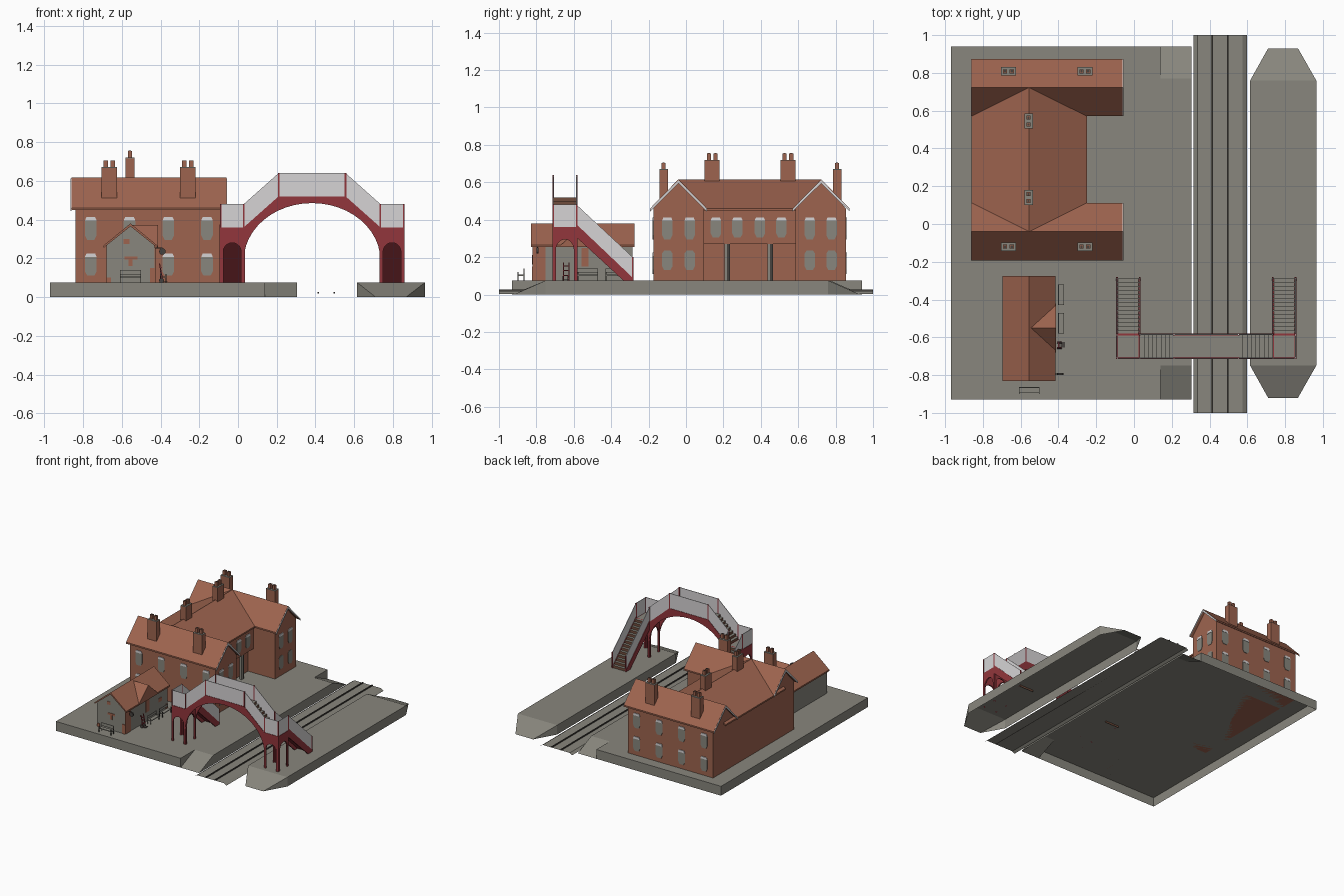
import bpy, bmesh, math
from mathutils import Vector

if "Cube" in bpy.data.objects:
    bpy.data.objects.remove(bpy.data.objects["Cube"])


def mat(name, rgb):
    m = bpy.data.materials.new(name)
    lin = [((c / 255 + 0.055) / 1.055) ** 2.4 for c in rgb]
    m.diffuse_color = (*lin, 1)
    m.use_nodes = True
    m.node_tree.nodes["Principled BSDF"].inputs["Base Color"].default_value = m.diffuse_color
    return m


BRICK = mat("brick", (158, 100, 79))
STONE = mat("stone_grey", (136, 134, 125))
RED = mat("bridge_red", (146, 54, 60))
PALE = mat("pale_panel", (214, 212, 213))
DARK = mat("dark_iron", (70, 66, 62))
WOOD = mat("brown_wood", (112, 76, 60))


class Part:
    """Collects prisms and boxes into one object."""

    def __init__(self, name, *mats):
        self.name, self.mats, self.bm = name, mats, bmesh.new()

    def prism(self, axis, pts, a, b, mi=0):
        place = {"x": lambda p, t: (t, p[0], p[1]),
                 "y": lambda p, t: (p[0], t, p[1]),
                 "z": lambda p, t: (p[0], p[1], t)}[axis]
        n = len(pts)
        lo = [self.bm.verts.new(place(p, a)) for p in pts]
        hi = [self.bm.verts.new(place(p, b)) for p in pts]
        fs = [self.bm.faces.new(lo[::-1]), self.bm.faces.new(hi)]
        for i in range(n):
            j = (i + 1) % n
            fs.append(self.bm.faces.new((lo[i], lo[j], hi[j], hi[i])))
        for f in fs:
            f.material_index = mi
        return self

    def box(self, x0, x1, y0, y1, z0, z1, mi=0):
        return self.prism("z", [(x0, y0), (x1, y0), (x1, y1), (x0, y1)], z0, z1, mi)

    def face(self, *pts):
        self.bm.faces.new([self.bm.verts.new(p) for p in pts])
        return self

    def done(self, rule=None):
        bmesh.ops.remove_doubles(self.bm, verts=self.bm.verts, dist=1e-6)
        bmesh.ops.recalc_face_normals(self.bm, faces=self.bm.faces)
        if rule:
            for f in self.bm.faces:
                f.normal_update()
                f.material_index = rule(f.normal)
        me = bpy.data.meshes.new(self.name)
        self.bm.to_mesh(me)
        self.bm.free()
        for m in self.mats:
            me.materials.append(m)
        ob = bpy.data.objects.new(self.name, me)
        bpy.context.collection.objects.link(ob)
        return ob


def gable(c, half, eave, ridge, t=0.012):
    """Cross-section of a pitched roof shell."""
    return [(c - half, eave), (c, ridge), (c + half, eave),
            (c + half, eave - t), (c, ridge - t * 1.3), (c - half, eave - t)]


def house_section(c, half, z0, eave, ridge):
    return [(c - half, z0), (c + half, z0), (c + half, eave), (c, ridge), (c - half, eave)]


def arch_frame(u0, u1, z0, z1, leg, spring, rise):
    """Two legs joined by an arched head."""
    c, r = (u0 + u1) / 2, (u1 - u0) / 2 - leg
    arc = [(c - r * math.cos(math.pi * i / 10), spring + rise * math.sin(math.pi * i / 10)) for i in range(11)]
    return [(u0, z0), (u0 + leg, z0)] + arc + [(u1 - leg, z0), (u1, z0), (u1, z1), (u0, z1)]


P = 0.075  # platform level

# Main platform: open underneath, a ramp at each end of the track side
p = Part("main_platform", STONE)
W, E, N, S, K, RN, RS = -0.97, 0.305, 0.94, -0.93, 0.14, 0.77, -0.75
p.face((W, S, P), (K, S, P), (K, N, P), (W, N, P))
p.face((K, RS, P), (E, RS, P), (E, RN, P), (K, RN, P))
for y, r in ((S, RS), (N, RN)):
    p.face((K, r, P), (E, r, P), (E, y, 0), (K, y, 0))
    p.face((W, y, 0), (K, y, 0), (K, y, P), (W, y, P))
    p.face((K, r, P), (K, y, P), (K, y, 0))
p.face((W, S, 0), (W, S, P), (W, N, P), (W, N, 0))
p.face((E, S, 0), (E, RS, P), (E, RN, P), (E, N, 0))
p.done()

# Far platform with tapering ramped ends
p = Part("far_platform", STONE)
a, b, c, d = 0.615, 0.965, 0.71, 0.868
p.face((a, -0.75, P), (b, -0.75, P), (b, 0.76, P), (a, 0.76, P))
for y, r in ((-0.92, -0.75), (0.93, 0.76)):
    p.face((a, r, P), (b, r, P), (d, y, 0), (c, y, 0))
    for u, v in ((a, c), (b, d)):
        p.face((u, r, P), (v, y, 0), (u, r, 0))
for u in (a, b):
    p.face((u, -0.75, 0), (u, -0.75, P), (u, 0.76, P), (u, 0.76, 0))
p.done()

# Track bed sheet and rails
p = Part("track_bed", STONE)
bed = [(0.315, 0.004), (0.335, 0.018), (0.575, 0.018), (0.597, 0.004)]
for (x0, z0), (x1, z1) in zip(bed, bed[1:]):
    p.face((x0, -1, z0), (x1, -1, z1), (x1, 1, z1), (x0, 1, z0))
p.done()
p = Part("rails", DARK)
for x in (0.414, 0.496):
    p.box(x - 0.004, x + 0.004, -1, 1, 0.018, 0.026)
p.done()

# Station house: two wings and a middle range over a recessed entrance
p = Part("house_walls", BRICK)
for c in (-0.04, 0.72):
    p.prism("x", house_section(c, 0.135, P, 0.46, 0.6), -0.84, -0.08)
p.box(-0.84, -0.27, 0, 0.68, 0.27, 0.46)
p.box(-0.84, -0.32, 0, 0.68, P, 0.27)
p.done()
p = Part("house_roof", BRICK)
for c in (-0.04, 0.7225):
    p.prism("x", gable(c, 0.152, 0.46, 0.616), -0.86, -0.06)
p.prism("y", gable(-0.555, 0.305, 0.46, 0.616), -0.04, 0.7225)
p.done()
p = Part("gable_boards", PALE)
for c in (-0.04, 0.7225):
    for x in (-0.864, -0.06):
        p.prism("x", gable(c, 0.152, 0.458, 0.612, 0.014), x, x + 0.004)
p.done()
p = Part("entrance_posts", STONE, DARK)
for y in (0.22, 0.45):
    p.box(-0.29, -0.272, y - 0.014, y, P, 0.27)
    p.box(-0.29, -0.272, y, y + 0.014, P, 0.27, 1)
p.done()

# Windows: rounded plates, pale heads on the upper floor
glass, heads = Part("windows", STONE), Part("window_heads", PALE)


def window(axis, u, at, out, z0, z1, w=0.03, head=True):
    h = z1 - z0
    prof = [(u - w * 0.6, z0), (u + w * 0.6, z0), (u + w, z0 + h * 0.2), (u + w, z1 - h * 0.15),
            (u + w * 0.6, z1), (u - w * 0.6, z1), (u - w, z1 - h * 0.15), (u - w, z0 + h * 0.2)]
    glass.prism(axis, prof, at - 0.002 * out, at + 0.003 * out)
    if head:
        top = [(u - w, z1 - 0.015), (u + w, z1 - 0.015), (u + w * 0.75, z1 + 0.003), (u - w * 0.75, z1 + 0.003)]
        heads.prism(axis, top, at, at + 0.005 * out)


for x in (-0.76, -0.56, -0.36, -0.16):
    for y, out in ((-0.175, -1), (0.855, 1)):
        window("y", x, y, out, 0.295, 0.41)
        window("y", x, y, out, 0.11, 0.222)
for y in (-0.1, 0.02, 0.662, 0.778):
    window("x", y, -0.08, 1, 0.295, 0.41, 0.028)
    window("x", y, -0.08, 1, 0.13, 0.235, 0.028, False)
for y in (0.16, 0.275, 0.395, 0.51):
    window("x", y, -0.27, 1, 0.305, 0.41, 0.028)
glass.done()
heads.done()

# Chimneys with stone caps and paired pots
p = Part("chimneys", BRICK, STONE, DARK)
spots = [(x, y, 0.04, 0.023, 0.5, 0.67) for x in (-0.665, -0.26) for y in (-0.12, 0.808)]
spots += [(-0.558, y, 0.023, 0.04, 0.58, 0.72) for y in (0.14, 0.545)]
for x, y, w, d, z0, z1 in spots:
    p.box(x - w, x + w, y - d, y + d, z0, z1 - 0.004)
    p.box(x - w, x + w, y - d, y + d, z1 - 0.004, z1, 1)
    for s in (-1, 1):
        px, py = (x + s * 0.018, y) if w > d else (x, y + s * 0.018)
        p.box(px - 0.011, px + 0.011, py - 0.011, py + 0.011, z1, z1 + 0.034)
        p.box(px - 0.006, px + 0.006, py - 0.006, py + 0.006, z1 + 0.034, z1 + 0.036, 2)
p.done()

# Waiting room with a cross gable on the track side
p = Part("waiting_room_walls", STONE)
p.prism("y", house_section(-0.555, 0.125, P, 0.265, 0.365), -0.82, -0.285).done()
p = Part("waiting_room_roof", BRICK)
p.prism("y", gable(-0.555, 0.14, 0.265, 0.38), -0.83, -0.275)
p.prism("x", [(-0.68, 0.255), (-0.42, 0.255), (-0.55, 0.372)], -0.545, -0.413).done()
p = Part("brick_trim", BRICK)
for x0, x1, z0, z1 in ((-0.585, -0.52, 0.195, 0.21), (-0.565, -0.545, 0.16, 0.195), (-0.59, -0.56, 0.275, 0.3),
                       (-0.68, -0.655, 0.075, 0.1), (-0.455, -0.43, 0.075, 0.15)):
    p.box(x0, x1, -0.824, -0.82, z0, z1)
for y0, y1, z0, z1 in ((-0.82, -0.75, P, 0.255), (-0.56, -0.52, 0.15, 0.25), (-0.4, -0.36, 0.17, 0.2), (-0.31, -0.285, P, 0.12)):
    p.box(-0.43, -0.426, y0, y1, z0, z1)
p.done()

# Benches
p = Part("benches", DARK, STONE)
for y0 in (-0.43, -0.58):
    p.box(-0.4, -0.37, y0, y0 + 0.11, 0.1, 0.106, 1)
    p.box(-0.402, -0.398, y0, y0 + 0.11, 0.118, 0.138, 1)
    for y in (y0, y0 + 0.106):
        p.box(-0.402, -0.398, y, y + 0.004, P, 0.14)
        p.box(-0.374, -0.37, y, y + 0.004, P, 0.12)
p.box(-0.61, -0.5, -0.895, -0.865, 0.1, 0.106, 1)
p.box(-0.61, -0.5, -0.868, -0.864, 0.115, 0.14, 1)
for x in (-0.61, -0.504):
    p.box(x, x + 0.004, -0.868, -0.864, P, 0.14)
    p.box(x, x + 0.004, -0.9, -0.896, P, 0.12)
p.done()

# Hanging clock and hand truck
p = Part("hanging_clock", DARK, PALE)
disc = [(-0.39 + 0.017 * math.cos(i * math.pi / 6), 0.235 + 0.017 * math.sin(i * math.pi / 6)) for i in range(12)]
p.prism("y", disc, -0.8, -0.788)
p.box(-0.43, -0.39, -0.796, -0.792, 0.25, 0.256).done()
p = Part("hand_truck", RED, DARK)
for y in (-0.655, -0.625):
    p.prism("y", [(-0.39, P), (-0.384, P), (-0.402, 0.172), (-0.408, 0.172)], y - 0.003, y + 0.003)
    p.prism("y", [(-0.405, P), (-0.385, P), (-0.382, 0.09), (-0.395, 0.1), (-0.408, 0.09)], y - 0.008, y - 0.004, 1)
for z in (0.1, 0.125, 0.15):
    p.box(-0.402, -0.394, -0.655, -0.625, z, z + 0.005)
p.box(-0.39, -0.365, -0.655, -0.625, 0.077, 0.081, 1).done()

# Footbridge
MID, YF, YB, LO, HI = 0.3825, -0.71, -0.585, 0.36, 0.52
deck_line = [(0.03, LO), (0.21, HI), (0.555, HI), (0.735, LO)]
arch = [(MID - 0.3525 * math.cos(math.pi * i / 24), 0.19 + 0.295 * math.sin(math.pi * i / 24)) for i in range(25)]
fascia, panels = Part("arch_fascias", RED), Part("parapet_panels", PALE)
frames, stairs = Part("tower_frames", RED), Part("stairs_and_deck", STONE, WOOD, RED)
posts, strings = Part("parapet_posts", RED), Part("stair_stringers", RED)
for y in (YF, YB):
    fascia.prism("y", arch + deck_line[::-1], y - 0.005, y + 0.005)
    line = [(-0.09, LO)] + deck_line + [(0.855, LO)] if y == YF else deck_line
    panels.prism("y", line + [(x, z + 0.12) for x, z in line[::-1]], y - 0.002, y + 0.002)
    for x, z in [(-0.09, LO), (0.855, LO)] + deck_line:
        posts.box(x - 0.004, x + 0.004, y - 0.004, y + 0.004, z - 0.01, z + 0.12)
stairs.box(0.21, 0.555, YF, YB, HI - 0.012, HI)


def steps(u0, z0, u1, z1, n):
    """Stepped profile climbing from (u0, z0) to (u1, z1)."""
    du, dz = (u1 - u0) / n, (z1 - z0) / n
    pts = [(u0, z0 - 0.015)]
    for i in range(n):
        pts += [(u0 + i * du, z0 + i * dz), (u0 + i * du, z0 + (i + 1) * dz)]
    return pts + [(u1, z1), (u1, z1 - 0.015)]


for s in (1, -1):
    def X(x):
        return MID + s * (x - MID)
    x0, x1 = sorted((X(-0.09), X(0.03)))
    stairs.prism("y", steps(X(0.03), LO, X(0.21), HI, 8), YF, YB)
    stairs.prism("x", steps(-0.285, P, YB, LO, 14), x0, x1)
    stairs.box(x0, x1, YF, YB, LO - 0.012, LO)
    for y in (YF, YB):
        frames.prism("y", arch_frame(x0, x1, P, LO, 0.014, 0.235, 0.045), y - 0.005, y + 0.005)
    for x in (x0, x1):
        frames.prism("x", arch_frame(YF, YB, P, LO, 0.014, 0.235, 0.06), x - 0.005, x + 0.005)
        strings.prism("x", [(YB, 0.375), (-0.285, 0.09), (-0.285, P), (-0.335, P), (YB, 0.305)], x - 0.005, x + 0.005)
        panels.prism("x", [(YB, LO), (YB, LO + 0.12), (-0.285, 0.2), (-0.285, 0.085)], x - 0.002, x + 0.002)
        posts.box(x - 0.004, x + 0.004, -0.289, -0.281, P, 0.2)
    panels.prism("x", [(YF, LO), (YB, LO), (YB, LO + 0.12), (YF, LO + 0.12)], X(-0.09) - 0.002, X(-0.09) + 0.002)
for q in (fascia, panels, frames, posts, strings):
    q.done()
stairs.done(lambda n: 0 if n.z > 0.5 else 2 if n.z < -0.3 else 1)
